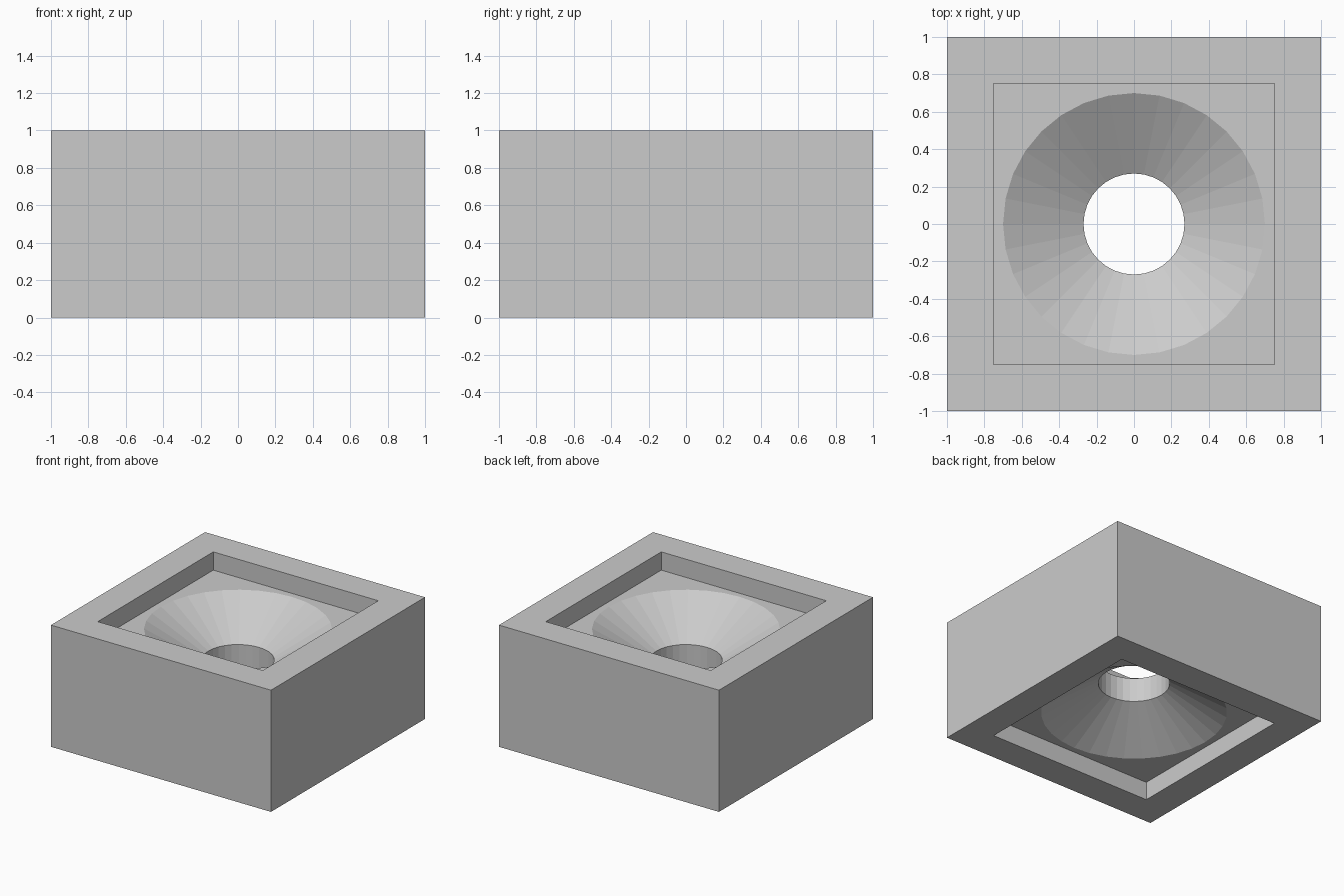
import bpy, bmesh
from math import sin, cos, tau

if "Cube" in bpy.data.objects:
    bpy.data.objects.remove(bpy.data.objects["Cube"])

SIDES = 32  # a multiple of 8, so square loops get true corners

# Upper half of the cross-section: (half-width, z, is_square)
upper = [
    (1.00, 1.00, True),    # outer wall top
    (0.75, 1.00, True),    # recess rim
    (0.75, 0.85, True),    # recess floor edge
    (0.70, 0.85, False),   # funnel mouth
    (0.27, 0.60, False),   # funnel throat
]
# Mirror about mid height for the underside
profile = upper + [(r, 1.0 - z, sq) for r, z, sq in reversed(upper)]


def loop(bm, r, z, square):
    """Ring of vertices, pushed out radially to a square if asked."""
    verts = []
    for i in range(SIDES):
        c, s = cos(tau * i / SIDES), sin(tau * i / SIDES)
        k = r / max(abs(c), abs(s)) if square else r
        verts.append(bm.verts.new((c * k, s * k, z)))
    return verts


# Square block with recesses, funnels and a through hole
bm = bmesh.new()
rings = [loop(bm, *p) for p in profile]
for a, b in zip(rings, rings[1:] + rings[:1]):
    for i in range(SIDES):
        j = (i + 1) % SIDES
        bm.faces.new((a[i], a[j], b[j], b[i]))
bmesh.ops.recalc_face_normals(bm, faces=bm.faces)

mesh = bpy.data.meshes.new("funnel_block")
bm.to_mesh(mesh)
bm.free()
block = bpy.data.objects.new("funnel_block", mesh)
bpy.context.collection.objects.link(block)
